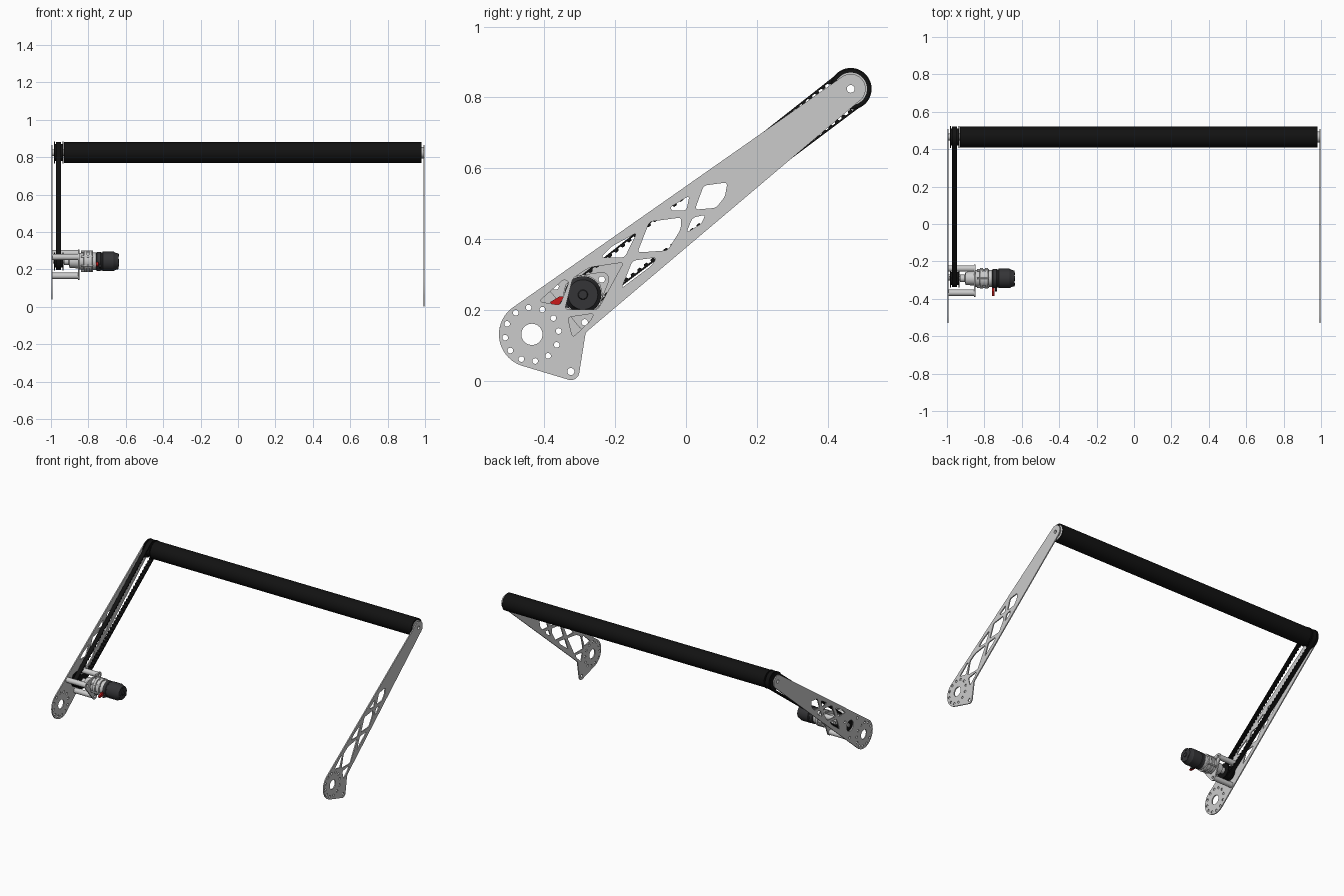
import bpy, bmesh
from math import sin, cos, pi, radians, asin, atan2, hypot
from mathutils import Matrix, Vector
from mathutils.geometry import convex_hull_2d

if "Cube" in bpy.data.objects:
    bpy.data.objects.remove(bpy.data.objects["Cube"])


def material(name, c):
    m = bpy.data.materials.new(name)
    m.diffuse_color = (*c, 1)
    m.use_nodes = True
    m.node_tree.nodes["Principled BSDF"].inputs["Base Color"].default_value = m.diffuse_color
    return m


BLACK = material("black_rubber", (0.006, 0.006, 0.006))
DARK = material("dark_motor", (0.035, 0.035, 0.038))
RED = material("red_terminal", (0.6, 0.01, 0.01))
# local x, y, z -> world y, z, x
SIDE = Matrix(((0, 0, 1, 0), (1, 0, 0, 0), (0, 1, 0, 0), (0, 0, 0, 1)))


def finish(name, bm, mat):
    bmesh.ops.remove_doubles(bm, verts=bm.verts, dist=1e-5)
    bmesh.ops.recalc_face_normals(bm, faces=bm.faces)
    me = bpy.data.meshes.new(name)
    bm.to_mesh(me)
    bm.free()
    ob = bpy.data.objects.new(name, me)
    bpy.context.collection.objects.link(ob)
    if mat:
        me.materials.append(mat)
    bpy.ops.object.select_all(action='DESELECT')
    ob.select_set(True)
    bpy.context.view_layer.objects.active = ob
    bpy.ops.object.shade_smooth_by_angle(angle=radians(30))
    return ob


def plate(name, x0, x1, loops, mat=None):
    """Extrude closed (y, z) loops along x; inner loops become holes."""
    cu = bpy.data.curves.new(name, 'CURVE')
    cu.dimensions = '2D'
    cu.fill_mode = 'BOTH'
    cu.extrude = (x1 - x0) / 2
    for pts in loops:
        s = cu.splines.new('POLY')
        s.points.add(len(pts) - 1)
        for p, q in zip(s.points, pts):
            p.co = (q[0], q[1], 0, 1)
        s.use_cyclic_u = True
    tmp = bpy.data.objects.new(name + "_curve", cu)
    bpy.context.collection.objects.link(tmp)
    me = bpy.data.meshes.new_from_object(tmp.evaluated_get(bpy.context.evaluated_depsgraph_get()))
    bm = bmesh.new()
    bm.from_mesh(me)
    bpy.data.objects.remove(tmp)
    bpy.data.curves.remove(cu)
    bpy.data.meshes.remove(me)
    bm.transform(Matrix.Translation(((x0 + x1) / 2, 0, 0)) @ SIDE)
    return finish(name, bm, mat)


def arc(c, r, a0, a1, n=32):
    return [(c[0] + r * cos(radians(a0 + (a1 - a0) * i / n)),
             c[1] + r * sin(radians(a0 + (a1 - a0) * i / n))) for i in range(n + 1)]


def circle(c, r, n=40):
    return arc(c, r, 0, 360, n)[:-1]


def polar(c, r, a):
    return (c[0] + r * cos(radians(a)), c[1] + r * sin(radians(a)))


def rounded(pts, r=0.011):
    out, n = [], len(pts)
    for i in range(n):
        p = Vector(pts[i])
        a, b = Vector(pts[i - 1]) - p, Vector(pts[(i + 1) % n]) - p
        d = min(r, a.length * 0.45, b.length * 0.45)
        a, b = p + a.normalized() * d, p + b.normalized() * d
        for k in range(6):
            t = k / 5
            out.append(tuple(a * (1 - t) ** 2 + p * 2 * t * (1 - t) + b * t * t))
    return out


def lathe(name, c, prof, mat=None, n=48):
    """Solid of revolution about x through c; prof is (x, radius)."""
    bm = bmesh.new()
    rings = [[bm.verts.new((x, *q)) for q in circle(c, r, n)] for x, r in prof]
    for a, b in zip(rings, rings[1:]):
        for i in range(n):
            bm.faces.new((a[i], a[(i + 1) % n], b[(i + 1) % n], b[i]))
    bm.faces.new(rings[0])
    bm.faces.new(rings[-1])
    return finish(name, bm, mat)


HUB, TIP, FOOT, MOT = (-0.435, 0.131), (0.465, 0.824), (-0.325, 0.026), (-0.291, 0.243)
POSTS = [(-0.368, 0.266), (-0.238, 0.286), (-0.286, 0.165)]

# Side arms
truss = [
    [(.05, .551), (.117, .56), (.11, .52), (.085, .488), (.025, .483)],
    [(-.044, .49), (.01, .523), (.001, .48), (-.04, .48)],
    [(.018, .46), (.055, .469), (.044, .444), (.001, .418)],
    [(-.103, .449), (-.013, .461), (-.015, .427), (-.052, .368), (-.137, .362)],
    [(-.241, .348), (-.21, .379), (-.139, .418), (-.173, .348)],
    [(-.151, .339), (-.083, .348), (-.097, .325), (-.182, .261)],
]
lower = [
    [(-.272, .32), (-.176, .334), (-.249, .201), (-.342, .201), (-.32, .289)],
    [(-.415, .224), (-.345, .286), (-.33, .28), (-.356, .213)],
    [(-.334, .179), (-.26, .19), (-.269, .17), (-.32, .122)],
]
common = [circle(HUB, 0.03), circle(TIP, 0.011)]
common += [circle(polar(HUB, 0.076, 7 + 30 * i), 0.008, 20) for i in range(12)]
common += [rounded(w) for w in truss]
tip_arc = arc(TIP, 0.042, -49.8, 125)
right = arc(FOOT, 0.024, -106.7, -9.5, 14) + [(-0.284, 0.131), (-0.281, 0.137), (-0.275, 0.143)]
right += tip_arc + arc(HUB, 0.093, 125, 253.3)
plate("right_arm", 0.991, 0.998, [right, circle(FOOT, 0.01)] + common + [rounded(w) for w in lower])
left = tip_arc + arc(HUB, 0.093, 125, 310.2, 48)
plate("left_arm", -0.998, -0.991,
      [left, circle(MOT, 0.035)] + common + [circle(p, 0.009, 20) for p in POSTS])

# Roller with end hubs
plate("roller_tube", -0.93, 0.982, [circle(TIP, 0.056, 64), circle(TIP, 0.046, 64)], BLACK)
for side, a, b in (("left", -0.93, -0.915), ("right", 0.965, 0.98)):
    plate(side + "_roller_hub", a, b, [circle(TIP, 0.046, 64), circle(TIP, 0.018)])
plate("roller_shaft", -0.991, 0.991, [circle(TIP, 0.018), circle(TIP, 0.011)])
plate("right_shaft_collar", 0.98, 0.991, [circle(TIP, 0.03), circle(TIP, 0.011)])

# Belt pulleys
for name, c, r, bore in (("roller_pulley", TIP, 0.045, 0.018), ("motor_pulley", MOT, 0.034, 0.012)):
    hole = circle(c, bore)
    plate(name, -0.98, -0.935, [circle(c, r), hole], BLACK)
    for i, x in enumerate((-0.984, -0.938)):
        plate(f"{name}_flange_{i}", x, x + 0.006, [circle(c, r + 0.014, 48), hole], BLACK)

# Toothed belt: walk the tangent loop, alternating the inner depth
R1, R2 = 0.046, 0.057
dy, dz = TIP[0] - MOT[0], TIP[1] - MOT[1]
dist, head = hypot(dy, dz), atan2(dz, dy)
off = asin((R2 - R1) / dist)
run = dist * cos(off)
wrap2, wrap1 = R2 * (pi + 2 * off), R1 * (pi - 2 * off)
lo, hi = head - pi / 2 - off, head + pi / 2 + off


def belt_point(s):
    if s < run:
        c, a, r, t = MOT, lo, R1, s
    elif s < run + wrap2:
        a = lo + (s - run) / R2
        return Vector(TIP) + R2 * Vector((cos(a), sin(a))), Vector((cos(a), sin(a)))
    elif s < 2 * run + wrap2:
        c, a, r, t = TIP, hi, R2, s - run - wrap2
    else:
        a = hi + (s - 2 * run - wrap2) / R1
        return Vector(MOT) + R1 * Vector((cos(a), sin(a))), Vector((cos(a), sin(a)))
    n = Vector((cos(a), sin(a)))
    return Vector(c) + n * r + Vector((-n.y, n.x)) * t, n


total, teeth = 2 * run + wrap1 + wrap2, 96
outer, inner = [], []
for i in range(teeth):
    for f, depth in ((0, 0.005), (0.12, 0.011), (0.5, 0.011), (0.62, 0.005)):
        p, n = belt_point(total * (i + f) / teeth)
        outer.append(tuple(p))
        inner.append(tuple(p - n * depth))
plate("drive_belt", -0.972, -0.945, [outer, inner], BLACK)

# Motor mount: standoffs and triangular plate
for i, p in enumerate(POSTS):
    plate(f"standoff_{i}", -0.991, -0.855, [circle(p, 0.017, 32), circle(p, 0.009, 20)])
pts = [q for p in POSTS for q in circle(p, 0.021, 32)]
hull = [pts[i] for i in convex_hull_2d([Vector(p) for p in pts])]
plate("motor_mount_plate", -0.855, -0.847, [hull, circle(MOT, 0.015)] + [circle(p, 0.009, 20) for p in POSTS])

# Gearbox with output shaft
lathe("output_shaft", MOT, [(-0.99, 0.012), (-0.85, 0.012)], n=24)
lathe("output_housing", MOT, [(-0.93, 0.02), (-0.905, 0.02), (-0.9, 0.035), (-0.855, 0.038)])
lathe("gearbox", MOT, [(-0.847, 0.045), (-0.825, 0.045), (-0.824, 0.055), (-0.808, 0.055), (-0.807, 0.049),
                       (-0.797, 0.049), (-0.796, 0.055), (-0.78, 0.055), (-0.779, 0.046), (-0.758, 0.046)])
for i in range(6):
    p = polar(MOT, 0.051, 30 + 60 * i)
    plate(f"gearbox_bolt_{i}", -0.84, -0.775, [circle(p, 0.006, 12)])

# Motor with end cap details
lathe("motor_body", MOT, [(-0.758, 0.045), (-0.755, 0.051), (-0.735, 0.051), (-0.732, 0.048), (-0.726, 0.048),
                          (-0.723, 0.052), (-0.665, 0.052), (-0.655, 0.046), (-0.64, 0.042)], DARK)
for i, a in enumerate((-38, 82, 202)):
    plate(f"motor_cap_screw_{i}", -0.645, -0.636, [circle(polar(MOT, 0.033, a), 0.007, 20)], DARK)
lathe("motor_cap_boss", MOT, [(-0.64, 0.014), (-0.635, 0.012)], DARK, 32)

# Wire terminals
plate("red_terminal", -0.758, -0.747, [[(-.33, .238), (-.357, .238), (-.384, .222), (-.378, .215), (-.33, .215)]], RED)
plate("black_terminal", -0.742, -0.733, [[(-.33, .23), (-.352, .226), (-.36, .212), (-.33, .205)]], DARK)
